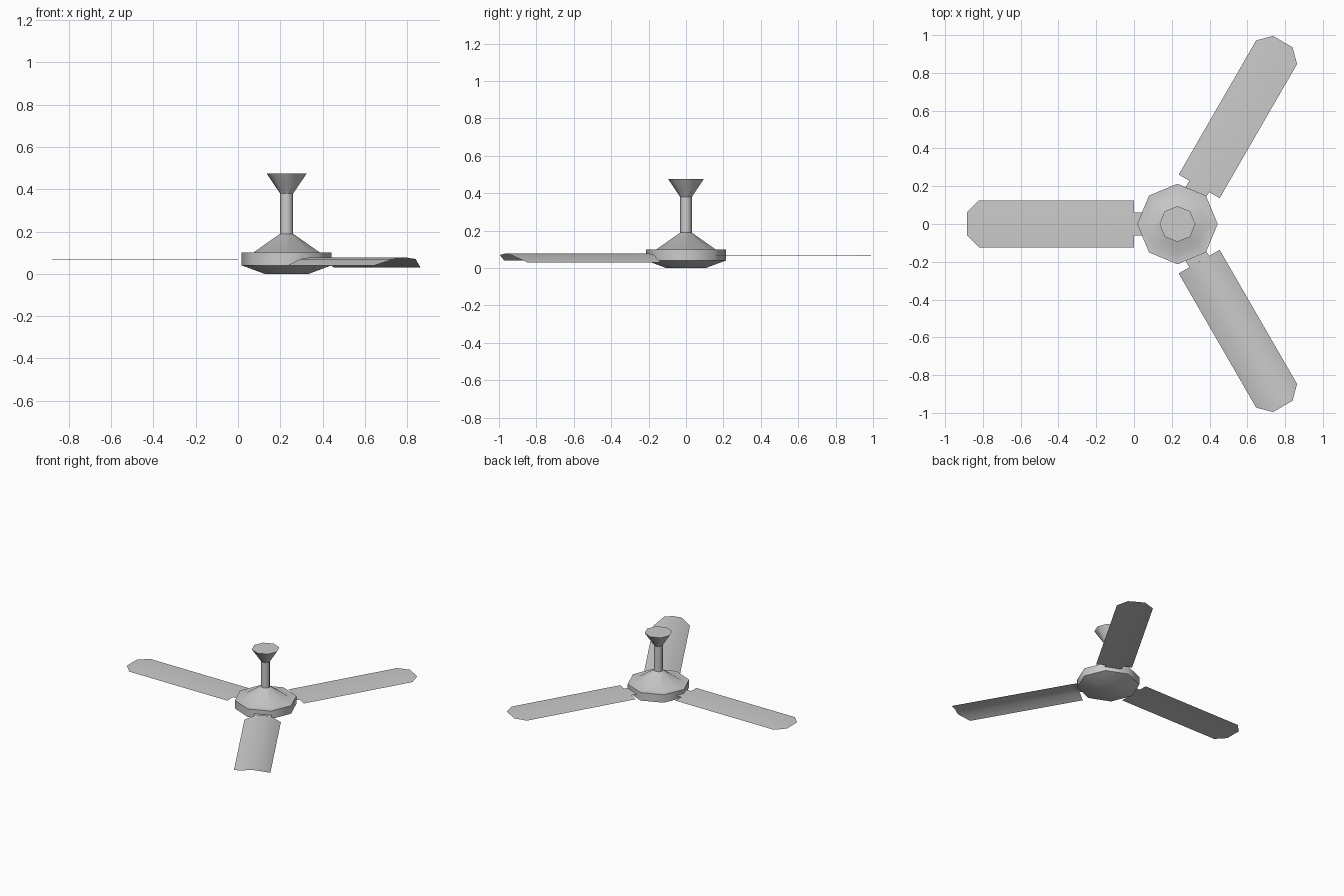
import bpy, bmesh, math
from mathutils import Matrix

if "Cube" in bpy.data.objects:
    bpy.data.objects.remove(bpy.data.objects["Cube"])

CENTRE_X = 0.23
SIDES = 8


def finish(name, bm, angle):
    bmesh.ops.recalc_face_normals(bm, faces=bm.faces)
    mesh = bpy.data.meshes.new(name)
    bm.to_mesh(mesh)
    bm.free()
    for p in mesh.polygons:
        p.use_smooth = True
    mesh.set_sharp_from_angle(angle=math.radians(angle))
    ob = bpy.data.objects.new(name, mesh)
    bpy.context.collection.objects.link(ob)
    ob.location.x = CENTRE_X
    return ob


def lathe(name, profile):
    """Eight-sided turned body with closed ends from (radius, z) points."""
    bm = bmesh.new()
    rings = []
    for r, z in profile:
        rings.append([bm.verts.new((r * math.cos(math.tau * i / SIDES),
                                    r * math.sin(math.tau * i / SIDES), z))
                      for i in range(SIDES)])
    for a, b in zip(rings, rings[1:]):
        for i in range(SIDES):
            j = (i + 1) % SIDES
            bm.faces.new((a[i], a[j], b[j], b[i]))
    bm.faces.new(rings[0][::-1])
    bm.faces.new(rings[-1])
    return finish(name, bm, 50)


def sheet(name, columns, degrees):
    """Thin radial sheet; columns are (offset, z, inner radius, outer radius)."""
    bm = bmesh.new()
    pairs = [(bm.verts.new((r0, y, z)), bm.verts.new((r1, y, z)))
             for y, z, r0, r1 in columns]
    for a, b in zip(pairs, pairs[1:]):
        bm.faces.new((a[0], a[1], b[1], b[0]))
    bm.transform(Matrix.Rotation(math.radians(degrees), 4, 'Z'))
    ob = finish(name, bm, 50)
    if ob.data.polygons[0].normal.z < 0:
        ob.data.flip_normals()
    return ob


# Motor housing, down rod and ceiling canopy
lathe("motor_housing", [(0.105, 0.0), (0.213, 0.04), (0.213, 0.1),
                        (0.158, 0.1), (0.03, 0.19)])
lathe("down_rod", [(0.031, 0.185), (0.031, 0.385)])
lathe("ceiling_canopy", [(0.031, 0.38), (0.095, 0.475)])

# Blades with clipped tips: two almost flat, one strongly arched
OFFSETS = (-0.125, -0.06, 0.0, 0.06, 0.125)
TIPS = (1.05, 1.115, 1.115, 1.115, 1.05)
FLAT = (0.067, 0.069, 0.07, 0.069, 0.067)
ARCHED = (0.04, 0.07, 0.078, 0.07, 0.03)
for label, degrees, heights in (("back", 60, FLAT), ("left", 180, FLAT),
                                ("front", 300, ARCHED)):
    sheet(label + "_blade",
          [(y, z, 0.23, tip) for y, z, tip in zip(OFFSETS, heights, TIPS)],
          degrees)
    # Short bracket joining blade to housing
    sheet(label + "_bracket",
          [(y, 0.069, 0.17, 0.235) for y in (-0.06, 0.06)], degrees)
